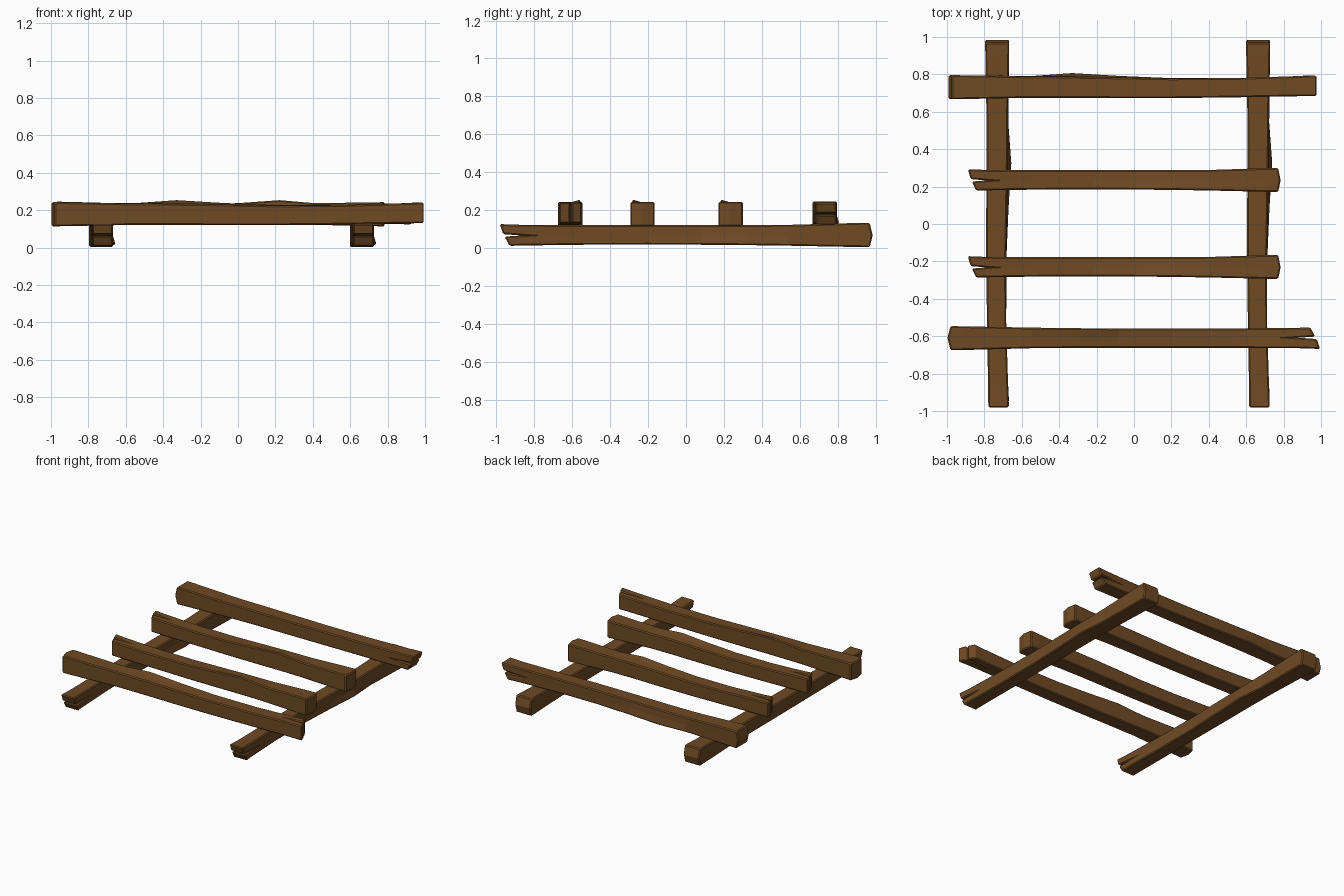
import bpy
import bmesh
from mathutils import Matrix, Vector

cube = bpy.data.objects.get("Cube")
if cube:
    bpy.data.objects.remove(cube, do_unlink=True)

wood = bpy.data.materials.new("brown wood")
wood.use_nodes = True
wood.diffuse_color = (0.16, 0.069, 0.018, 1)
bsdf = wood.node_tree.nodes["Principled BSDF"]
bsdf.inputs["Base Color"].default_value = wood.diffuse_color
bsdf.inputs["Roughness"].default_value = 0.9

# Beam stations from blunt end to split: along, sides (low, high), bottom, top, knot height
STATIONS = [
    (-0.984, -0.063, 0.066, -0.066, 0.063, 0.0),
    (-0.92, -0.062, 0.065, -0.065, 0.062, 0.0),
    (-0.55, -0.052, 0.058, -0.058, 0.055, 0.003),
    (-0.33, -0.051, 0.055, -0.058, 0.054, 0.021),
    (-0.08, -0.051, 0.053, -0.060, 0.050, 0.010),
    (0.20, -0.051, 0.052, -0.060, 0.045, 0.003),
    (0.55, -0.051, 0.053, -0.056, 0.047, 0.0),
    (0.88, -0.052, 0.057, -0.050, 0.057, 0.0),
]
SPLIT_V = 0.004


def beam(name, centre, along, up, half):
    """Hewn beam: blunt ridge at one end, a split with two prongs at the other."""
    bm = bmesh.new()

    def pair(u, v, low, high):
        return [bm.verts.new((u * half, v, w)) for w in (low, high)]

    def quad(a, b, c, d):
        bm.faces.new((a, b, c, d))

    def slab(a, b, c, d):
        # top and bottom faces spanning four vertical pairs
        quad(a[1], b[1], c[1], d[1])
        quad(d[0], c[0], b[0], a[0])

    def wall(a, b):
        quad(a[0], b[0], b[1], a[1])

    # Main body
    rows = []
    for i, (u, v0, v1, w0, w1, knot) in enumerate(STATIONS):
        mid_u = -1 if i == 0 else u
        rows.append((pair(u, v0, w0, w1),
                     pair(mid_u, SPLIT_V, w0, w1 + knot * 0.3),
                     pair(u, v1, w0, w1 + knot)))
    for r, s in zip(rows, rows[1:]):
        slab(r[0], s[0], s[1], r[1])
        slab(r[1], s[1], s[2], r[2])
        wall(r[0], s[0])
        wall(s[2], r[2])
    wall(rows[0][1], rows[0][0])
    wall(rows[0][2], rows[0][1])

    # Split prongs
    low, apex, high = rows[-1]
    a_out = pair(0.998, -0.056, -0.049, 0.061)
    a_in = pair(0.98, -0.003, -0.049, 0.061)
    b_in = pair(0.972, 0.010, -0.049, 0.061)
    b_out = pair(0.945, 0.059, -0.049, 0.061)
    slab(low, a_out, a_in, apex)
    slab(apex, b_in, b_out, high)
    for a, b in ((low, a_out), (a_out, a_in), (a_in, apex),
                 (apex, b_in), (b_in, b_out), (b_out, high)):
        wall(a, b)

    # Worn corners
    bmesh.ops.recalc_face_normals(bm, faces=bm.faces)
    sharp = [e for e in bm.edges if e.is_convex and e.calc_face_angle(0) > 0.7]
    bmesh.ops.bevel(bm, geom=sharp, offset=0.007, segments=1,
                    affect='EDGES', clamp_overlap=True)

    mesh = bpy.data.meshes.new(name)
    bm.to_mesh(mesh)
    bm.free()
    mesh.materials.append(wood)
    obj = bpy.data.objects.new(name, mesh)
    u, w = Vector(along), Vector(up)
    turn = Matrix((u, w.cross(u), w)).transposed().to_4x4()
    obj.matrix_world = Matrix.Translation(centre) @ turn
    bpy.context.collection.objects.link(obj)


# Two runners, split at the front
for name, x in (("right_runner", -0.73), ("left_runner", 0.665)):
    beam(name, (x, 0, 0.07), (0, -1, 0), (1, 0, 0), 0.985)

# Long cross beams at front and back
beam("front_cross_beam", (0, -0.612, 0.18), (1, 0, 0), (0, 0, 1), 0.997)
beam("back_cross_beam", (-0.006, 0.733, 0.183), (1, 0, 0), (0, 1, 0), 0.985)

# Short cross beams between them
for name, y in (("front_short_beam", -0.228), ("back_short_beam", 0.237)):
    beam(name, (-0.053, y, 0.18), (-1, 0, 0), (0, 0, 1), 0.837)
